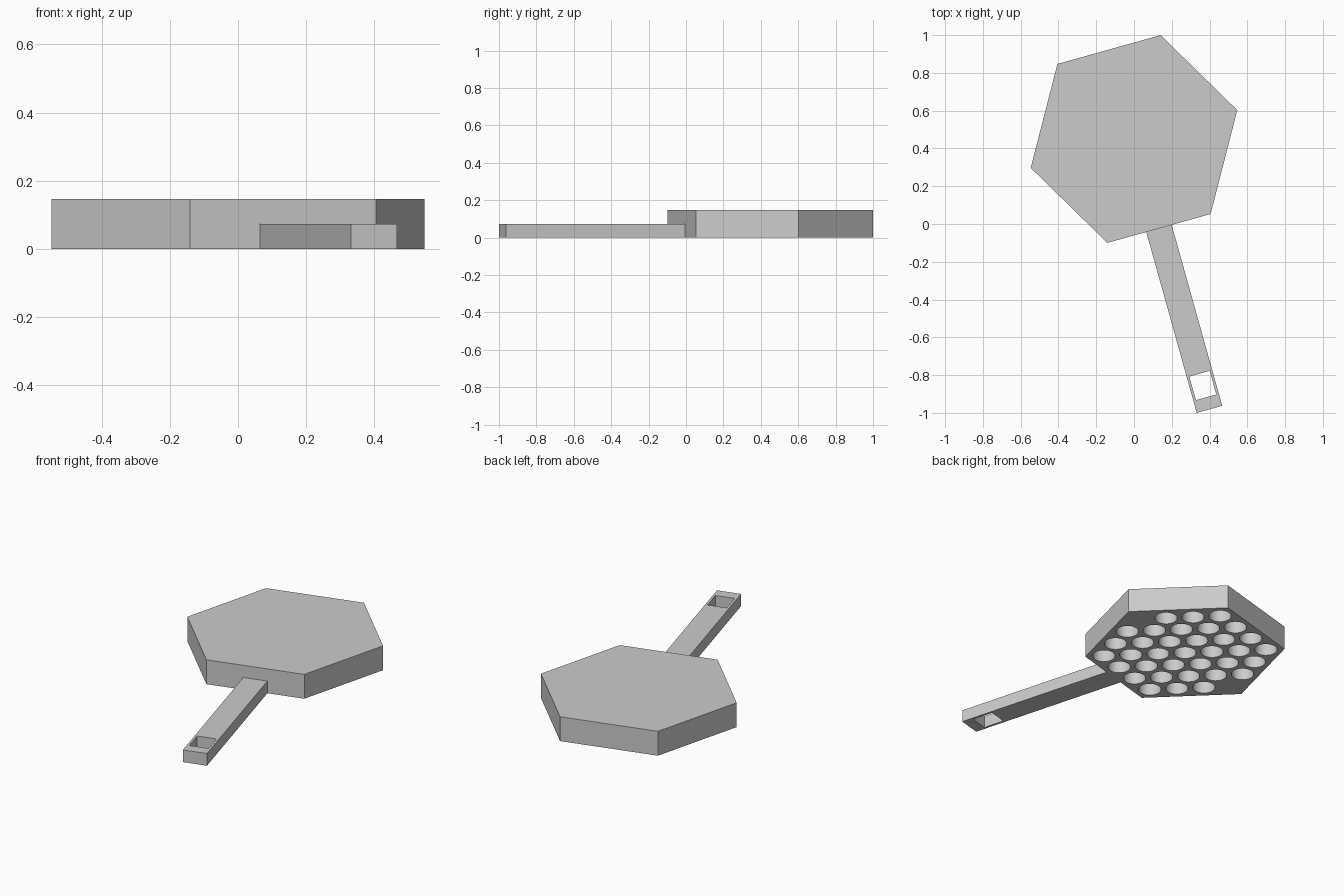
import bpy, bmesh
from math import radians, sqrt
from mathutils import Matrix

if "Cube" in bpy.data.objects:
    bpy.data.objects.remove(bpy.data.objects["Cube"])

# Local frame: paddle centre at the origin, handle along -y
PLACE = Matrix.Translation((0, 0.45, 0)) @ Matrix.Rotation(radians(15.6), 4, 'Z')
R, HEIGHT, HANDLE_H = 0.5677, 0.147, 0.0735
PITCH, HOLE_R, HOLE_DEPTH = 0.154, 0.064, 0.11
APOTHEM, HANDLE_END = R * sqrt(3) / 2, 1.486


def prism(bm, n, radius, z0, z1, x=0, y=0, turn=0):
    m = Matrix.Translation((x, y, (z0 + z1) / 2)) @ Matrix.Rotation(radians(turn), 4, 'Z')
    bmesh.ops.create_cone(bm, cap_ends=True, segments=n, radius1=radius,
                          radius2=radius, depth=z1 - z0, matrix=m)


def box(bm, w, y0, y1, z0, z1):
    m = Matrix.Translation((0, (y0 + y1) / 2, (z0 + z1) / 2)) @ Matrix.Diagonal((w, y1 - y0, z1 - z0, 1))
    bmesh.ops.create_cube(bm, size=1, matrix=m)


def make(name, bm):
    me = bpy.data.meshes.new(name)
    bmesh.ops.recalc_face_normals(bm, faces=bm.faces)
    bm.to_mesh(me)
    bm.free()
    ob = bpy.data.objects.new(name, me)
    bpy.context.collection.objects.link(ob)
    ob.matrix_world = PLACE
    return ob


def cut(ob, cutter):
    cutter.hide_render = True
    mod = ob.modifiers.new("cut", 'BOOLEAN')
    mod.object, mod.operation, mod.solver = cutter, 'DIFFERENCE', 'EXACT'
    bpy.ops.object.select_all(action='DESELECT')
    bpy.context.view_layer.objects.active = ob
    ob.select_set(True)
    bpy.ops.object.modifier_apply(modifier=mod.name)
    bpy.data.objects.remove(cutter)


# Hexagonal plate: circumradius corners on local x axis
bm = bmesh.new()
prism(bm, 6, R, 0, HEIGHT)
plate = make("hex_plate", bm)
# create_cone may start its ring on y, so turn the corners onto x
if max(v.co.x for v in plate.data.vertices) < R - 0.01:
    plate.data.transform(Matrix.Rotation(radians(30), 4, 'Z'))

# Blind round holes in the underside, in a triangular pattern
bm = bmesh.new()
for row in range(-3, 4):
    count = 5 if row == 0 else 7 - abs(row)
    for i in range(count):
        prism(bm, 32, HOLE_R, -0.05, HOLE_DEPTH,
              (i - (count - 1) / 2) * PITCH, row * PITCH * sqrt(3) / 2)
cut(plate, make("hole_cutter", bm))
bpy.ops.object.shade_smooth_by_angle(angle=radians(30))

# Handle with a square hanging hole
bm = bmesh.new()
box(bm, 0.14, -HANDLE_END, -APOTHEM, 0, HANDLE_H)
handle = make("handle", bm)
bm = bmesh.new()
box(bm, 0.112, -1.42, -1.29, -0.1, 0.2)
cut(handle, make("hanging_hole_cutter", bm))
